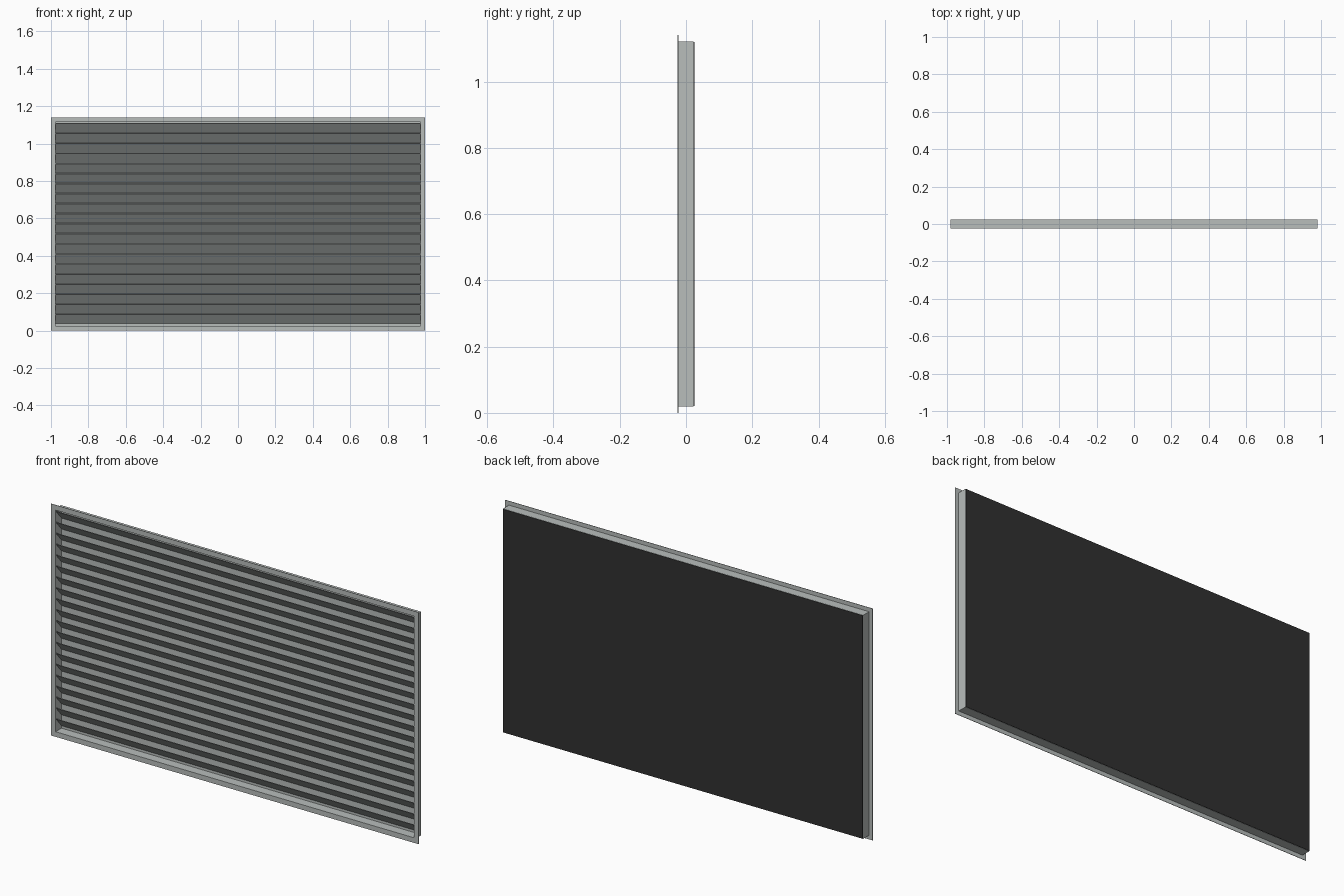
import bpy
import bmesh

cube = bpy.data.objects.get("Cube")
if cube:
    bpy.data.objects.remove(cube, do_unlink=True)


def material(name, colour):
    mat = bpy.data.materials.new(name)
    mat.use_nodes = True
    mat.diffuse_color = colour
    mat.node_tree.nodes["Principled BSDF"].inputs["Base Color"].default_value = colour
    return mat


metal = material("grey_metal", (0.48, 0.51, 0.50, 1))
dark = material("dark_backing", (0.03, 0.03, 0.03, 1))

MID = 0.57              # centre height
FRONT, BACK = -0.025, 0.025


def finish(name, bm, mat):
    bmesh.ops.recalc_face_normals(bm, faces=bm.faces)
    mesh = bpy.data.meshes.new(name)
    bm.to_mesh(mesh)
    bm.free()
    mesh.materials.append(mat)
    obj = bpy.data.objects.new(name, mesh)
    bpy.context.collection.objects.link(obj)
    return obj


def ring(name, outer, inner, y0, y1, mat):
    """Rectangular frame; outer and inner are half sizes in x and z."""
    bm = bmesh.new()
    loops = []
    for (hx, hz), y in ((outer, y0), (outer, y1), (inner, y1), (inner, y0)):
        loops.append([bm.verts.new((sx * hx, y, MID + sz * hz))
                      for sx, sz in ((-1, -1), (1, -1), (1, 1), (-1, 1))])
    for a, b in zip(loops, loops[1:] + loops[:1]):
        for i in range(4):
            j = (i + 1) % 4
            bm.faces.new((a[i], a[j], b[j], b[i]))
    return finish(name, bm, mat)


def extruded(name, profile, half, mat):
    """Closed y-z profile swept along x."""
    bm = bmesh.new()
    face = bm.faces.new([bm.verts.new((-half, y, z)) for y, z in profile])
    moved = bmesh.ops.extrude_face_region(bm, geom=[face])["geom"]
    verts = [v for v in moved if isinstance(v, bmesh.types.BMVert)]
    bmesh.ops.translate(bm, verts=verts, vec=(2 * half, 0, 0))
    return finish(name, bm, mat)


# Thin mounting flange and the shallow duct behind it
ring("front_flange", (1.0, 0.57), (0.975, 0.545), FRONT, FRONT + 0.002, metal)
ring("duct_walls", (0.98, 0.55), (0.975, 0.545), FRONT, BACK - 0.002, metal)


def plate(name, y0, y1, hx, hz, mat):
    profile = [(y0, MID - hz), (y1, MID - hz), (y1, MID + hz), (y0, MID + hz)]
    return extruded(name, profile, hx, mat)


# Closed back: metal inside, dark sheet outside
plate("inner_back", BACK - 0.004, BACK - 0.002, 0.977, 0.547, metal)
plate("back_sheet", BACK - 0.002, BACK, 0.979, 0.549, dark)

# Slanted louvres, high at the front and low at the back
COUNT = 20
TOP, BOTTOM = 1.11, 0.035
pitch = (TOP - BOTTOM) / COUNT
for k in range(COUNT):
    z = TOP - k * pitch
    low = z - pitch + 0.002
    thick = 0.003
    extruded(f"louvre_{k + 1}",
             [(FRONT + 0.003, z - thick), (FRONT + 0.003, z),
              (BACK - 0.004, low + thick), (BACK - 0.004, low)], 0.976, metal)
